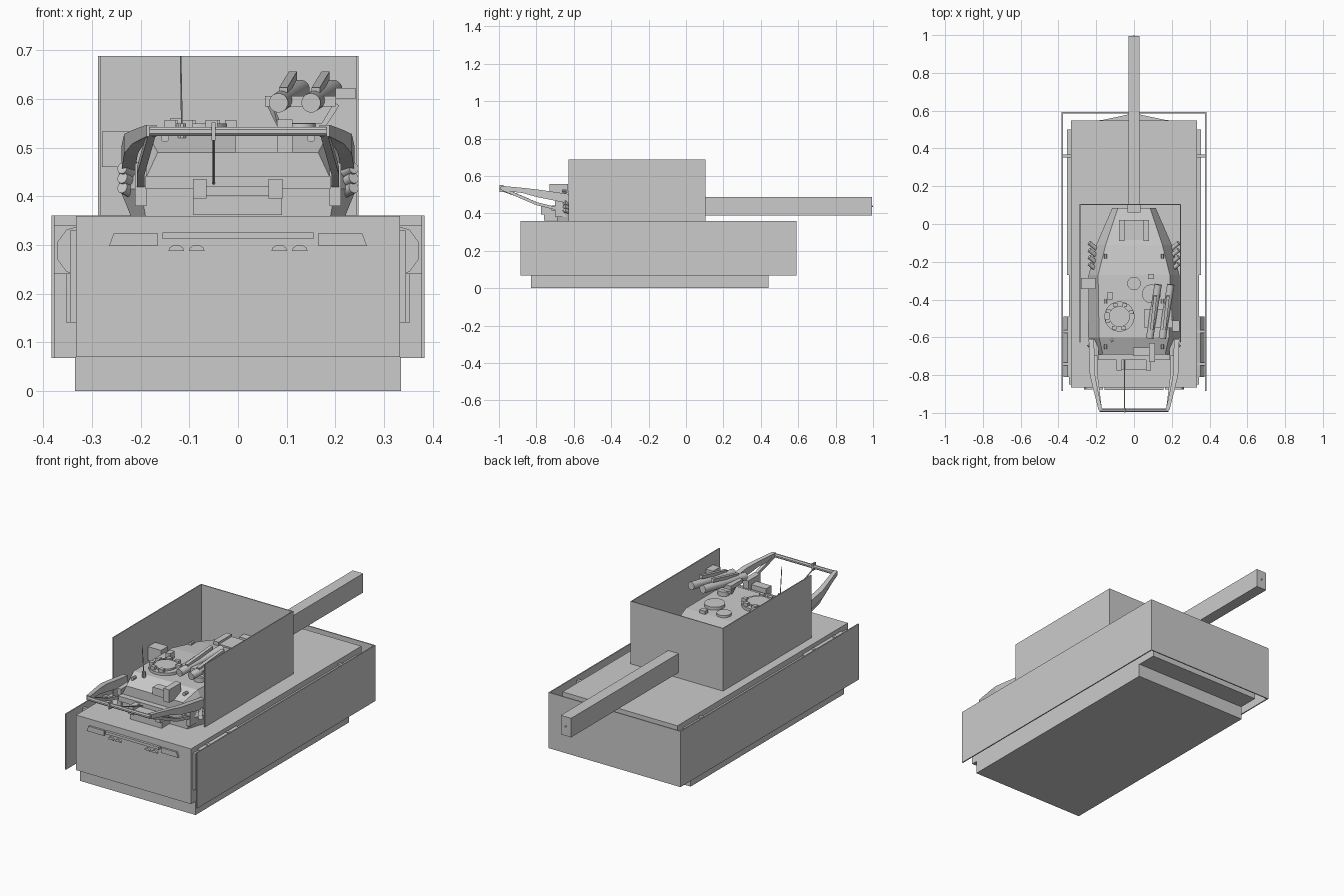
import bpy, bmesh, math
from mathutils import Vector


def make(name, verts, faces):
    me = bpy.data.meshes.new(name)
    me.from_pydata(verts, [], faces)
    bm = bmesh.new()
    bm.from_mesh(me)
    bmesh.ops.recalc_face_normals(bm, faces=bm.faces)
    bm.to_mesh(me)
    bm.free()
    ob = bpy.data.objects.new(name, me)
    bpy.context.collection.objects.link(ob)
    return ob


def loft(name, rings):
    """Closed solid through rings with equal point counts."""
    n = len(rings[0])
    faces = [(k * n + i, k * n + (i + 1) % n, (k + 1) * n + (i + 1) % n, (k + 1) * n + i)
             for k in range(len(rings) - 1) for i in range(n)]
    faces += [tuple(range(n)), tuple(range((len(rings) - 1) * n, len(rings) * n))]
    return make(name, [p for r in rings for p in r], faces)


def box(name, x0, x1, y0, y1, z0, z1):
    return loft(name, [[(x0, y0, z), (x1, y0, z), (x1, y1, z), (x0, y1, z)] for z in (z0, z1)])


def tube(name, pts, r, n=12, flat=1.0, smooth=True):
    """Rod through points; n=4 gives a square beam, flat scales its height."""
    rings = []
    pts = [Vector(p) for p in pts]
    for i, p in enumerate(pts):
        d = (pts[min(i + 1, len(pts) - 1)] - pts[max(i - 1, 0)]).normalized()
        ref = Vector((0, 0, 1)) if abs(d.z) < 0.9 else Vector((0, 1, 0))
        u = d.cross(ref).normalized()
        v = u.cross(d)
        a = [2 * math.pi * (k + 0.5) / n for k in range(n)]
        rings.append([p + u * r * math.cos(t) + v * r * flat * math.sin(t) for t in a])
    ob = loft(name, rings)
    if smooth and n > 8:
        for f in ob.data.polygons:
            f.use_smooth = len(f.vertices) == 4
    return ob


def walls(name, x0, x1, yb, yf, z0, z1, t):
    """U-shaped plate wall, open at the rear."""
    path = [(x0, yb), (x0, yf), (x1, yf), (x1, yb),
            (x1 - t, yb), (x1 - t, yf - t), (x0 + t, yf - t), (x0 + t, yb)]
    verts = [(x, y, z) for z in (z0, z1) for x, y in path]
    quads = [(0, 1, 6, 7), (1, 2, 5, 6), (2, 3, 4, 5)]
    faces = quads + [tuple(i + 8 for i in q) for q in quads]
    faces += [(i, (i + 1) % 8, (i + 1) % 8 + 8, i + 8) for i in range(8)]
    return make(name, verts, faces)


# Hull block, belly block and surrounding plates
box("belly", -0.335, 0.335, -0.83, 0.44, 0, 0.07)
box("hull", -0.333, 0.333, -0.865, 0.547, 0.07, 0.359)
walls("hull_plates", -0.383, 0.383, -0.885, 0.592, 0.068, 0.36, 0.006)
loft("bow_wedge", [[(-0.33, 0.54, z), (0.33, 0.54, z), (0.17, 0.55, z), (0, 0.586, z), (-0.17, 0.55, z)]
                   for z in (0.2, 0.33)])

# Running side details inside the plates
for s in (-1, 1):
    box("side_skirt", *sorted((s * 0.33, s * 0.354)), -0.27, 0.5, 0.14, 0.33)
    box("rear_skirt", *sorted((s * 0.33, s * 0.345)), -0.85, -0.27, 0.14, 0.33)
    tube("side_drum", [(s * 0.322, -0.81, 0.288), (s * 0.322, -0.49, 0.288)], 0.053, 10, smooth=False)
    for y in (0.36, -0.57, -0.74):
        box("side_bracket", *sorted((s * 0.33, s * 0.38)), y - 0.008, y + 0.008, 0.24, 0.34)
    # Rear lamps
    loft("rear_lamp_panel", [[(s * a, y, 0.298), (s * b, y, 0.298), (s * c, y, 0.325), (s * 0.165, y, 0.325)]
                             for y, a, b, c in ((-0.875, 0.165, 0.265, 0.255), (-0.86, 0.165, 0.265, 0.255))])
    for x in (0.085, 0.127):
        loft("rear_lamp", [[(s * x + 0.016 * math.cos(i * math.pi / 6), y, 0.288 + 0.012 * math.sin(i * math.pi / 6))
                            for i in range(7)] for y in (-0.875, -0.86)])
box("rear_rail", -0.155, 0.155, -0.878, -0.86, 0.312, 0.326)

# Turret plates and gun casing
walls("turret_plates", -0.288, 0.248, -0.627, 0.105, 0.36, 0.688, 0.005)
box("gun_casing", -0.03, 0.03, 0.08, 0.994, 0.388, 0.488)
tube("gun_tip", [(0, 0.98, 0.438), (0, 1.0, 0.438)], 0.004, 8)

# Turret body lofted from front to rear
sections = [(0.085, 0.10, 0.115, 0.085, 0.47), (-0.11, 0.18, 0.20, 0.15, 0.505),
            (-0.27, 0.215, 0.24, 0.19, 0.523), (-0.60, 0.22, 0.243, 0.185, 0.528),
            (-0.69, 0.19, 0.20, 0.165, 0.49)]
rings = []
for y, b, m, t, z in sections:
    half = [(b, 0.358), (m, 0.415), (t, z)]
    rings.append([(x, y, h) for x, h in half] + [(-x, y, h) for x, h in reversed(half)])
loft("turret", rings)
box("rear_ledge", -0.19, 0.19, -0.72, -0.66, 0.415, 0.442)
box("stowage_box", -0.093, 0.09, -0.76, -0.68, 0.362, 0.402)
box("stowage_lid", -0.065, 0.063, -0.77, -0.70, 0.402, 0.42)
for x in (-0.079, 0.077):
    box("stowage_side", x - 0.014, x + 0.014, -0.775, -0.69, 0.395, 0.436)

# Roof fittings
tube("large_hatch_ring", [(-0.077, -0.49, 0.51), (-0.077, -0.49, 0.541)], 0.08, 24)
tube("large_hatch_lid", [(-0.077, -0.49, 0.54), (-0.077, -0.49, 0.55)], 0.055, 24)
for i in range(7):
    a = math.radians(20 + i * 45)
    cx, cy = -0.077 + 0.066 * math.cos(a), -0.49 + 0.066 * math.sin(a)
    box("periscope", cx - 0.012, cx + 0.012, cy - 0.01, cy + 0.01, 0.535, 0.557)
tube("small_hatch", [(0.092, -0.37, 0.51), (0.092, -0.37, 0.54)], 0.05, 20)
tube("sight_cap", [(0, -0.315, 0.51), (0, -0.315, 0.535)], 0.036, 16)
box("hatch_sight", -0.14, -0.115, -0.40, -0.36, 0.52, 0.56)
box("roof_block", 0.075, 0.107, -0.29, -0.265, 0.515, 0.54)
box("side_sensor", -0.28, -0.205, -0.345, -0.285, 0.46, 0.533)
box("rear_sensor", 0.08, 0.112, -0.73, -0.63, 0.49, 0.558)
box("rear_hatch_box", -0.005, 0.08, -0.70, -0.655, 0.49, 0.53)
tube("antenna", [(-0.115, -0.615, 0.525), (-0.118, -0.625, 0.687)], 0.002, 6)
tube("antenna_base", [(-0.115, -0.615, 0.52), (-0.115, -0.615, 0.55)], 0.009, 8)
for s in (-1, 1):
    box("mantlet_cheek", *sorted((s * 0.05, s * 0.08)), -0.09, 0.02, 0.46, 0.52)
    for y in (-0.17, -0.41, -0.65):
        tube("lifting_eye", [(s * 0.15, y - 0.012, 0.52), (s * 0.15, y + 0.012, 0.52)], 0.009, 8)
box("mantlet", -0.05, 0.05, -0.085, 0.02, 0.45, 0.508)
box("gun_collar", -0.035, 0.035, 0.06, 0.103, 0.38, 0.495)

# Twin launcher on the roof
for x in (0.083, 0.150):
    tube("launch_tube", [(x, -0.605, 0.592), (x + 0.02, -0.47, 0.605), (x + 0.045, -0.32, 0.62)], 0.02, 16)
    tube("launch_rail", [(x + 0.01, -0.56, 0.615), (x + 0.03, -0.38, 0.648)], 0.012, 4)
box("launcher_cradle", 0.055, 0.2, -0.55, -0.45, 0.585, 0.606)
tube("launcher_fork", [(0.065, -0.5, 0.59), (0.085, -0.5, 0.545), (0.175, -0.5, 0.545), (0.203, -0.5, 0.59)], 0.009, 4)
tube("launcher_post", [(0.13, -0.5, 0.52), (0.13, -0.5, 0.55)], 0.03, 12)
box("launcher_sight", 0.2, 0.242, -0.57, -0.51, 0.6, 0.623)

# Smoke dischargers, rear frame arms and struts
for s in (-1, 1):
    for i in range(4):
        y = -0.12 - i * 0.037
        tube("smoke_tube", [(s * 0.2, y - 0.01, 0.415 + i * 0.008), (s * 0.237, y + 0.02, 0.435 + i * 0.008)], 0.012, 10)
    for z in (0.41, 0.43, 0.45):
        tube("rear_discharger", [(s * 0.205, -0.60, z - 0.01), (s * 0.238, -0.65, z + 0.008)], 0.012, 10)
    loft("frame_arm", [[(s * (x - w), y, z - h), (s * (x + w), y, z - h), (s * (x + w), y, z + h), (s * (x - w), y, z + h)]
                       for x, y, z, w, h in ((0.226, -0.61, 0.475, 0.014, 0.026), (0.22, -0.80, 0.508, 0.014, 0.02),
                                             (0.205, -0.87, 0.522, 0.012, 0.014), (0.178, -0.985, 0.535, 0.01, 0.012))])
    tube("frame_strut", [(s * 0.2, -0.63, 0.41), (s * 0.2, -0.8, 0.452), (s * 0.178, -0.98, 0.53)], 0.011, 4)
    box("strut_mount", *sorted((s * 0.188, s * 0.212)), -0.70, -0.6, 0.38, 0.47)
tube("frame_bar", [(-0.182, -0.985, 0.533), (0.182, -0.985, 0.533)], 0.01, 8)
tube("frame_rod", [(-0.05, -0.70, 0.42), (-0.05, -0.99, 0.523)], 0.003, 6)
box("rod_clamp", -0.054, -0.046, -0.998, -0.975, 0.515, 0.552)
